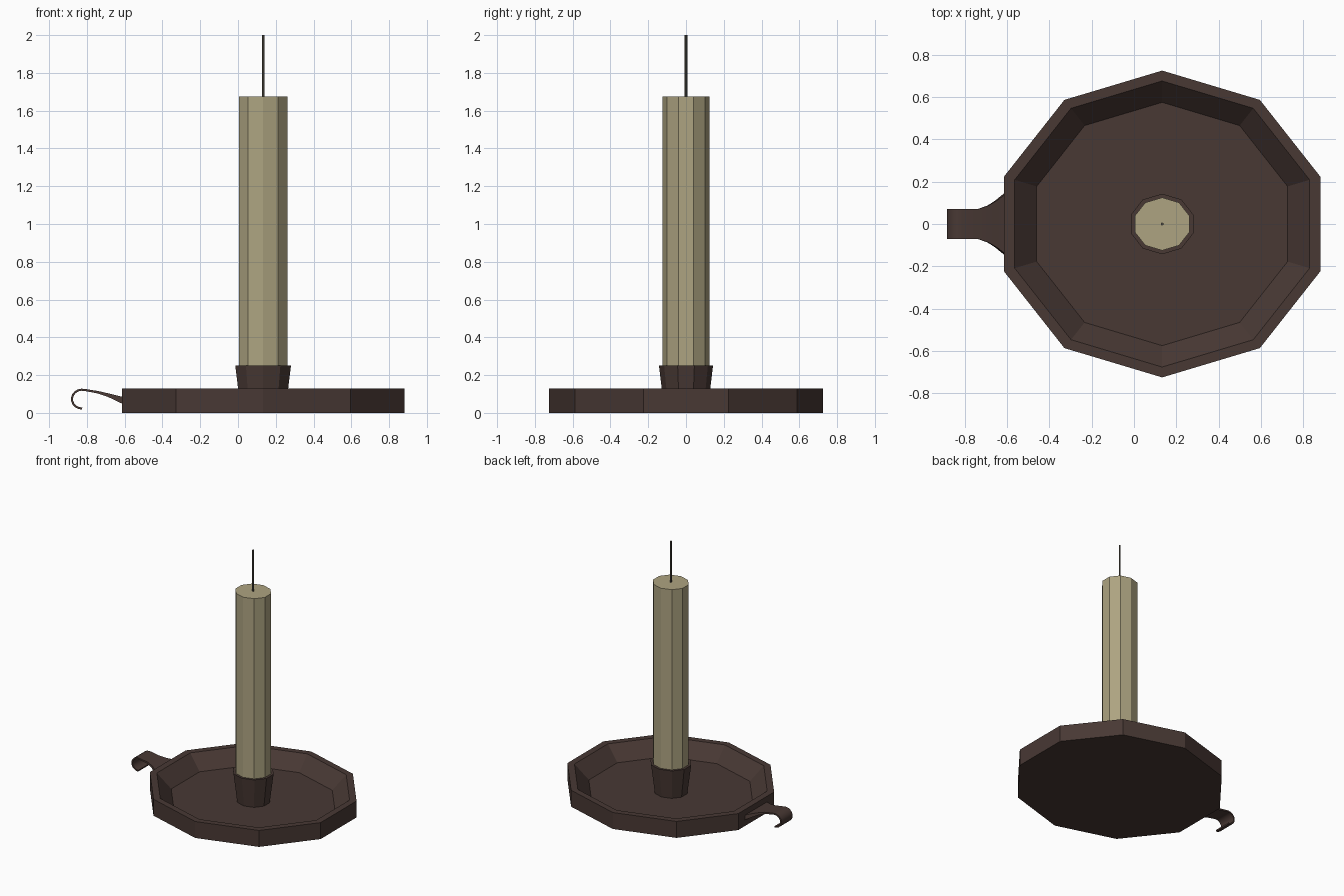
import bpy, bmesh, math

if "Cube" in bpy.data.objects:
    bpy.data.objects.remove(bpy.data.objects["Cube"])

CX = 0.133          # axis of dish and candle
SX = 1.084          # the round parts are slightly stretched in x


def material(name, rgb):
    m = bpy.data.materials.new(name)
    m.diffuse_color = (*rgb, 1)
    m.use_nodes = True
    m.node_tree.nodes["Principled BSDF"].inputs["Base Color"].default_value = m.diffuse_color
    return m


def finish(name, bm, mat):
    bmesh.ops.recalc_face_normals(bm, faces=bm.faces)
    me = bpy.data.meshes.new(name)
    bm.to_mesh(me)
    bm.free()
    me.materials.append(mat)
    ob = bpy.data.objects.new(name, me)
    bpy.context.collection.objects.link(ob)
    return ob


def loft(name, rings, mat):
    """Join a list of equal-length point rings and cap both ends."""
    bm = bmesh.new()
    loops = [[bm.verts.new(p) for p in ring] for ring in rings]
    for a, b in zip(loops, loops[1:]):
        n = len(a)
        for i in range(n):
            bm.faces.new((a[i], a[(i + 1) % n], b[(i + 1) % n], b[i]))
    bm.faces.new(loops[0])
    bm.faces.new(loops[-1])
    return finish(name, bm, mat)


def turned(name, profile, mat, n=10, sx=SX):
    """Faceted lathe of (radius, z) pairs, a corner pointing to +y."""
    ang = [math.pi / 2 + 2 * math.pi * i / n for i in range(n)]
    return loft(name, [[(CX + r * sx * math.cos(a), r * math.sin(a), z)
                        for a in ang] for r, z in profile], mat)


brown = material("dark_metal", (0.065, 0.04, 0.034))
wax = material("wax", (0.42, 0.37, 0.22))
dark = material("wick", (0.10, 0.09, 0.07))

# Dish with raised rim and sloping inner wall
turned("dish", [(0.725, 0), (0.725, 0.13), (0.676, 0.13), (0.575, 0.02)], brown)

# Socket, candle and wick
turned("socket", [(0.115, 0.015), (0.143, 0.25)], brown)
turned("candle", [(0.125, 0.2), (0.125, 1.675)], wax)
turned("wick", [(0.007, 1.65), (0.007, 2.0)], dark, 6, 1)

# Handle: flared strip, (x, z, half width, thickness) along its centre line
path = [(-0.60, 0.064, 0.15, 0.036), (-0.615, 0.068, 0.14, 0.034),
        (-0.65, 0.081, 0.112, 0.026), (-0.69, 0.095, 0.087, 0.018),
        (-0.74, 0.109, 0.07, 0.013)]
# Hook: rolled end of the handle
for i in range(11):
    a = math.radians(75 + 19.5 * i)
    path.append((-0.825 + 0.054 * math.cos(a), 0.073 + 0.050 * math.sin(a), 0.07, 0.011))

rings = []
for i, (x, z, w, t) in enumerate(path):
    p, q = path[max(i - 1, 0)], path[min(i + 1, len(path) - 1)]
    dx, dz = q[0] - p[0], q[1] - p[1]
    k = t / 2 / math.hypot(dx, dz)
    nx, nz = dz * k, -dx * k
    rings.append([(x + nx, -w, z + nz), (x + nx, w, z + nz),
                  (x - nx, w, z - nz), (x - nx, -w, z - nz)])
handle = loft("handle", rings, brown)

bpy.ops.object.select_all(action='DESELECT')
handle.select_set(True)
bpy.context.view_layer.objects.active = handle
bpy.ops.object.shade_smooth_by_angle(angle=math.radians(40))
